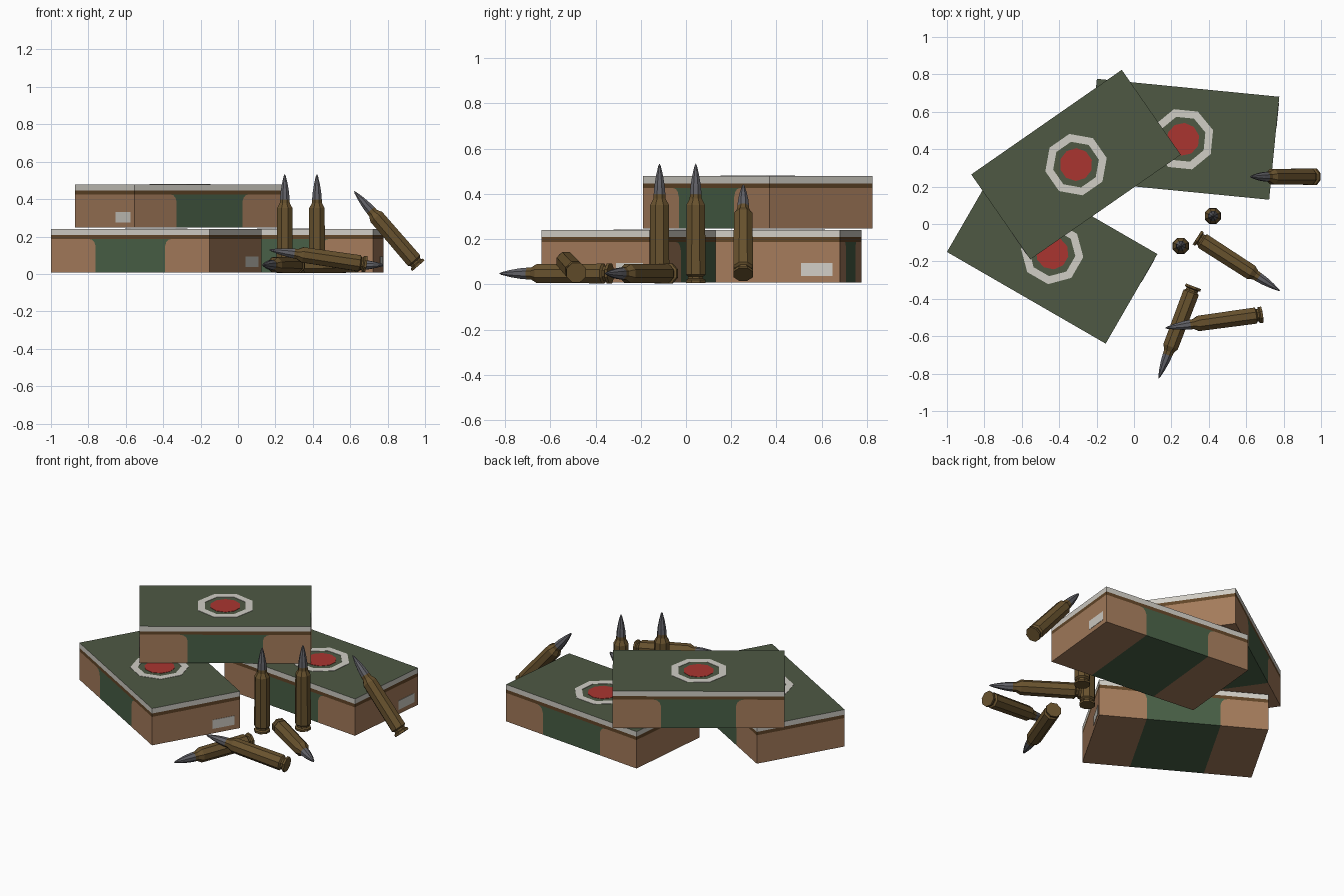
import bpy, bmesh, math
from mathutils import Vector, Matrix

if "Cube" in bpy.data.objects:
    bpy.data.objects.remove(bpy.data.objects["Cube"])


def mat(name, rgb):
    m = bpy.data.materials.new(name)
    lin = [((c / 255 + 0.055) / 1.055) ** 2.4 for c in rgb]
    m.diffuse_color = (*lin, 1)
    m.use_nodes = True
    m.node_tree.nodes["Principled BSDF"].inputs["Base Color"].default_value = m.diffuse_color
    return m


TAN = mat("tan cardboard", (164, 123, 91))
STRIPE = mat("green stripe", (72, 95, 70))
LID = mat("green lid", (78, 89, 68))
TRIM = mat("dark brown trim", (98, 70, 40))
WHITE = mat("off white", (208, 205, 197))
RED = mat("red", (170, 53, 48))
BRASS = mat("brass", (104, 82, 46))
STEEL = mat("grey steel", (98, 98, 104))


def finish(bm, name, mats, matrix):
    bmesh.ops.remove_doubles(bm, verts=bm.verts, dist=1e-5)
    bmesh.ops.recalc_face_normals(bm, faces=bm.faces)
    me = bpy.data.meshes.new(name)
    bm.to_mesh(me)
    bm.free()
    for m in mats:
        me.materials.append(m)
    ob = bpy.data.objects.new(name, me)
    ob.matrix_world = matrix
    bpy.context.collection.objects.link(ob)
    return ob


L, W, H = 0.49, 0.2765, 0.232      # half length, half width, height
Z1, Z2 = 0.179, 0.2                # bottom and top of the trim line
S = 0.214                          # half width of the green stripe


def carton(name, matrix):
    # side panels in the xz plane: material index and outline
    flare = [(S, 0), (S, Z1 - 0.04), (S + 0.008, Z1 - 0.018), (S + 0.022, Z1 - 0.005), (S + 0.045, Z1)]
    right = flare + [(L, Z1), (L, 0)]
    panels = [
        (0, right),
        (0, [(-x, z) for x, z in right]),
        (1, flare + [(-x, z) for x, z in reversed(flare)]),
        (3, [(-L, Z1), (L, Z1), (L, Z2), (-L, Z2)]),
        (4, [(-L, Z2), (L, Z2), (L, H), (-L, H)]),
    ]
    bm = bmesh.new()

    def face(pts, mi):
        bm.faces.new([bm.verts.new(p) for p in pts]).material_index = mi

    for mi, poly in panels:
        for y in (-W, W):
            face([(x, y, z) for x, z in poly], mi)
        # outer walls wherever an edge lies on the outline
        for (xa, za), (xb, zb) in zip(poly, poly[1:] + poly[:1]):
            end = xa == xb and abs(xa) == L
            top = za == zb == H
            if end or top or za == zb == 0:
                face([(xa, -W, za), (xb, -W, zb), (xb, W, zb), (xa, W, za)], 2 if top else mi)
    finish(bm, name, [TAN, STRIPE, LID, TRIM, WHITE], matrix)

    # round target mark on the lid
    for part, r0, r1, m, n in (("ring", 0.125, 0.168, WHITE, 8), ("centre", 0, 0.088, RED, 10)):
        bm = bmesh.new()
        def loop(r, z):
            return [bm.verts.new((r * math.cos((i + .5) * math.tau / n), r * math.sin((i + .5) * math.tau / n), z))
                    for i in range(n)]
        if r0:
            loops = [loop(r1, H), loop(r1, H + 0.002), loop(r0, H + 0.002), loop(r0, H)]
        else:
            loops = [loop(r1, H), loop(r1, H + 0.002)]
            bm.faces.new(loops[1])
        for a, b in zip(loops, loops[1:]):
            for i in range(n):
                j = (i + 1) % n
                bm.faces.new((a[i], a[j], b[j], b[i]))
        finish(bm, name + "_" + part, [m], matrix)

    # small white label on one end
    bm = bmesh.new()
    bmesh.ops.create_cube(bm, size=1, matrix=Matrix.Translation((-L, -0.174, 0.057))
                          @ Matrix.Diagonal((0.004, 0.138, 0.056, 1)))
    finish(bm, name + "_label", [WHITE], matrix)


for name, x, y, z, deg in (
    ("left_carton", -0.4375, -0.155, 0.009, 150),
    ("right_carton", 0.262, 0.453, 0.009, 174.4),
    ("upper_carton", -0.31, 0.3175, 0.247, 34.8),
):
    carton(name, Matrix.Translation((x, y, z)) @ Matrix.Rotation(math.radians(deg), 4, 'Z'))


# cartridge profile: radius, distance from base; steel above the neck
PROFILE = [(0.047, 0), (0.047, 0.013), (0.036, 0.018), (0.036, 0.028), (0.047, 0.036),
           (0.0445, 0.345), (0.029, 0.372), (0.028, 0.392),
           (0.0245, 0.43), (0.0165, 0.475), (0.006, 0.517)]
TIP, NECK, SIDES = 0.527, 0.392, 8


def cartridge(name, base, tip):
    bm = bmesh.new()
    rings = [[bm.verts.new((r * math.cos((i + .5) * math.tau / SIDES), r * math.sin((i + .5) * math.tau / SIDES), z))
              for i in range(SIDES)] for r, z in PROFILE]
    bm.faces.new(rings[0])
    apex = bm.verts.new((0, 0, TIP))
    for i in range(SIDES):
        j = (i + 1) % SIDES
        for a, b in zip(rings, rings[1:]):
            bm.faces.new((a[i], a[j], b[j], b[i]))
        bm.faces.new((rings[-1][i], rings[-1][j], apex))
    for f in bm.faces:
        f.material_index = int(f.calc_center_median().z > NECK)
    base = Vector(base)
    rot = (Vector(tip) - base).to_track_quat('Z', 'Y').to_matrix().to_4x4()
    finish(bm, name, [BRASS, STEEL], Matrix.Translation(base) @ rot)


for name, base, tip in (
    ("standing_cartridge_1", (0.422, 0.043, 0.007), (0.422, 0.043, 1)),
    ("standing_cartridge_2", (0.25, -0.117, 0.007), (0.25, -0.117, 1)),
    ("lying_cartridge_1", (0.337, -0.072, 0.048), (0.776, -0.355, 0.048)),
    ("lying_cartridge_2", (0.318, -0.333, 0.048), (0.134, -0.819, 0.048)),
    ("crossed_cartridge", (0.683, -0.485, 0.052), (0.16, -0.557, 0.13)),
    ("leaning_cartridge", (0.965, 0.253, 0.044), (0.62, 0.253, 0.443)),
):
    cartridge(name, base, tip)
